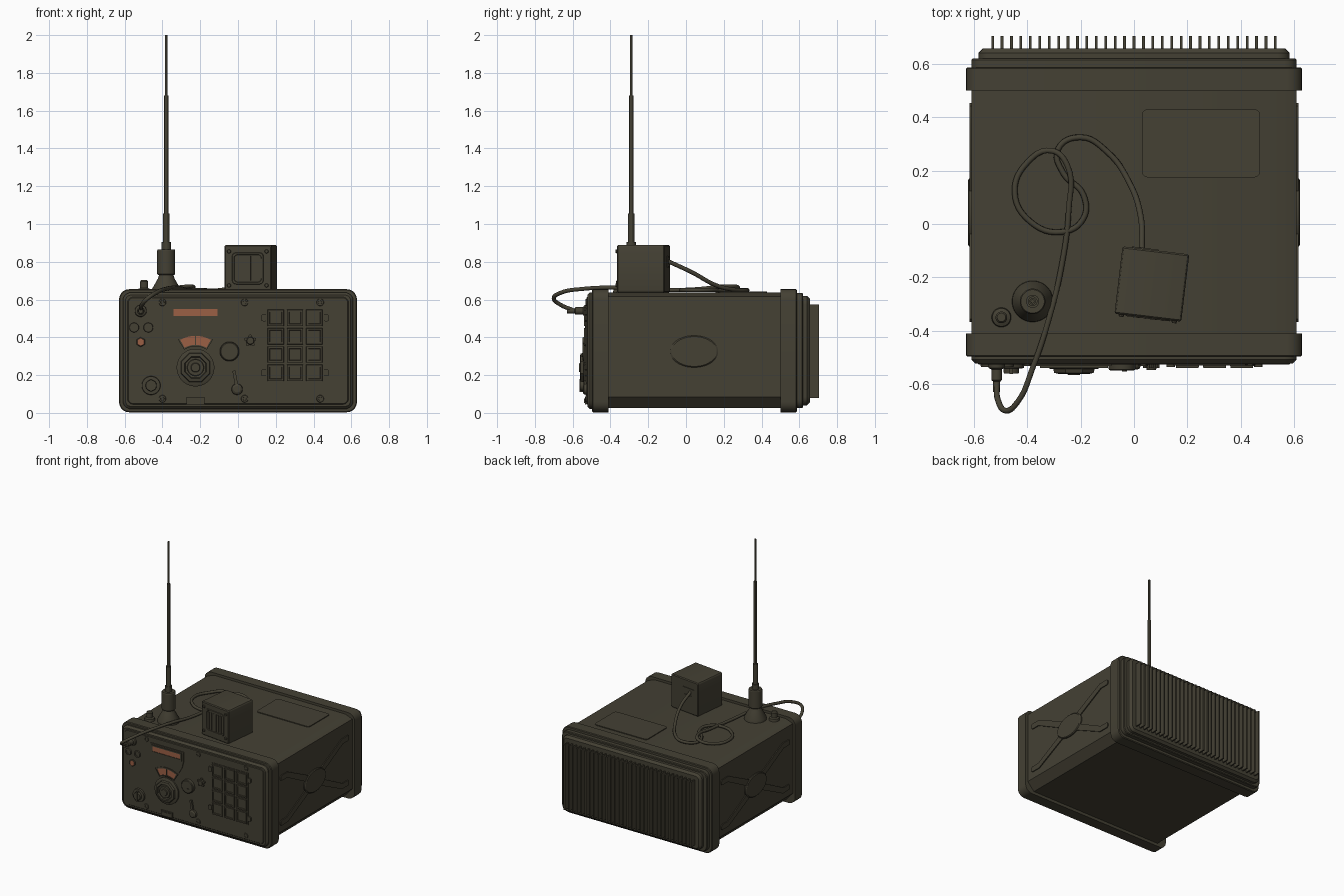
import bpy, bmesh
from math import sin, cos, pi, radians
from mathutils import Matrix, Vector

cube = bpy.data.objects.get("Cube")
if cube:
    bpy.data.objects.remove(cube)


def material(name, rgb):
    m = bpy.data.materials.new(name)
    m.use_nodes = True
    m.diffuse_color = (*rgb, 1)
    bsdf = m.node_tree.nodes["Principled BSDF"]
    bsdf.inputs["Base Color"].default_value = (*rgb, 1)
    bsdf.inputs["Roughness"].default_value = 0.8
    return m


OLIVE = material("olive drab", (0.058, 0.052, 0.034))
ORANGE = material("dull orange", (0.33, 0.115, 0.06))
made = []
TO_3D = {"X": lambda a, b, h: (h, a, b),
         "Y": lambda a, b, h: (a, h, b),
         "Z": lambda a, b, h: (a, b, h)}


def loft(name, axis, rings, end=0, place=None):
    """Join outlines (points, height) along an axis; end is the last cap's material."""
    bm = bmesh.new()
    loops = [[bm.verts.new(TO_3D[axis](a, b, h)) for a, b in pts] for pts, h in rings]
    for low, high in zip(loops, loops[1:]):
        n = len(low)
        for i in range(n):
            bm.faces.new((low[i], low[(i + 1) % n], high[(i + 1) % n], high[i]))
    bm.faces.new(loops[0])
    bm.faces.new(loops[-1]).material_index = end
    bmesh.ops.recalc_face_normals(bm, faces=bm.faces)
    me = bpy.data.meshes.new(name)
    bm.to_mesh(me)
    bm.free()
    me.materials.append(OLIVE)
    me.materials.append(ORANGE)
    ob = bpy.data.objects.new(name, me)
    bpy.context.collection.objects.link(ob)
    if place:
        ob.matrix_world = place
    made.append(ob)
    return ob


def circle(a, b, r, n=24, squash=1):
    return [(a + r * cos(2 * pi * (i + .5) / n), b + r * squash * sin(2 * pi * (i + .5) / n))
            for i in range(n)]


def rounded(a0, a1, b0, b1, r=0.0, seg=3):
    if r == 0:
        return [(a0, b0), (a1, b0), (a1, b1), (a0, b1)]
    corners = [(a1 - r, b1 - r), (a0 + r, b1 - r), (a0 + r, b0 + r), (a1 - r, b0 + r)]
    return [(a + r * cos(pi / 2 * (q + k / seg)), b + r * sin(pi / 2 * (q + k / seg)))
            for q, (a, b) in enumerate(corners) for k in range(seg + 1)]


def turned(name, axis, a, b, steps, n=24, **kw):
    return loft(name, axis, [(circle(a, b, r, n), h) for r, h in steps], **kw)


def box(name, axis, a0, a1, b0, b1, h0, h1, r=0.0, **kw):
    pts = rounded(a0, a1, b0, b1, r)
    return loft(name, axis, [(pts, h0), (pts, h1)], **kw)


# Case with chamfered long edges
half = [(0.555, 0.025), (0.61, 0.085), (0.61, 0.615), (0.55, 0.637)]
section = half + [(-x, z) for x, z in reversed(half)]
loft("case_body", "Y", [(section, -0.45), (section, 0.55)])


# Collars and end plates
def slab(name, x, z0, z1, r, y0, y1, b):
    outer, inner = rounded(-x, x, z0, z1, r, 5), rounded(-x + b, x - b, z0 + b, z1 - b, r - b, 5)
    loft(name, "Y", [(outer, y0), (outer, y1 - b if y1 > y0 else y1 + b), (inner, y1)])


slab("front_collar", 0.63, 0.003, 0.655, 0.055, -0.41, -0.497, 0.005)
slab("rear_collar", 0.63, 0.003, 0.655, 0.055, 0.50, 0.587, 0.005)
slab("front_rim", 0.61, 0.02, 0.638, 0.045, -0.49, -0.522, 0.014)
slab("front_panel", 0.585, 0.045, 0.613, 0.03, -0.51, -0.527, 0.004)
slab("rear_step", 0.61, 0.025, 0.635, 0.045, 0.58, 0.62, 0.005)
slab("rear_plate", 0.583, 0.04, 0.62, 0.045, 0.61, 0.657, 0.016)

# Heat sink fins
for i in range(31):
    x = -0.53 + i * 1.06 / 30
    box("cooling_fin", "Y", x - 0.005, x + 0.005, 0.08, 0.575, 0.65, 0.705)

# Pressed cross and oval boss on both sides
arm = [(.41, .18), (.4, .19), (.325, .19), (.08, .07), (.1, .028), (.335, .15), (.4, .15), (.41, .16)]
for side in (-1, 1):
    for sy in (-1, 1):
        for sz in (-1, 1):
            pts = [(0.043 + sy * a, 0.325 + sz * b) for a, b in arm]
            loft("side_rib", "X", [(pts, side * 0.6), (pts, side * 0.617)])
    loft("side_boss", "X", [(circle(0.043, 0.325, r, 32, 0.66), side * h)
                            for r, h in ((0.128, 0.6), (0.128, 0.618), (0.12, 0.623))])

# Tuning dial plate with two orange windows
F = -0.526
CX, CZ = -0.225, 0.24
fan = [(0.14, 0.57), (0.14, 0.5), (0.128, 0.45), (0.1, 0.4), (0.07, 0.355)]
pts = [(CX + x, z) for x, z in fan] + [(CX - x, z) for x, z in reversed(fan)]
loft("dial_plate", "Y", [(pts, F), (pts, F - 0.007)])


def window(name, outer, inner):
    loft(name, "Y", [(outer, F), (outer, F - 0.013), (inner, F - 0.013), (inner, F - 0.009)], end=1)


def sector(r0, r1, half_angle, n=8):
    angles = [radians(90 - half_angle + 2 * half_angle * i / n) for i in range(n + 1)]
    return ([(CX + r1 * cos(t), CZ + r1 * sin(t)) for t in angles] +
            [(CX + r0 * cos(t), CZ + r0 * sin(t)) for t in reversed(angles)])


window("display_window", rounded(-0.352, -0.098, 0.5, 0.56), rounded(-0.342, -0.108, 0.512, 0.55))
window("scale_window", sector(0.112, 0.178, 32), sector(0.12, 0.168, 29))
box("scale_pointer", "Y", CX - 0.003, CX + 0.003, 0.36, 0.41, F, F - 0.012)

# Tuning knob
turned("knob_skirt", "Y", CX, CZ, [(0.1, F), (0.1, -0.538), (0.09, -0.543)], 32)
turned("tuning_knob", "Y", CX, CZ, [(0.085, -0.54), (0.08, -0.558), (0.062, -0.562),
                                   (0.058, -0.552), (0.045, -0.552)], 8)
turned("knob_cap", "Y", CX, CZ, [(0.045, -0.55), (0.042, -0.561), (0.025, -0.561), (0.022, -0.566)])

# Secondary controls
turned("round_knob", "Y", -0.045, 0.325, [(0.052, F), (0.05, -0.545), (0.045, -0.549)])
turned("knob_dot", "Y", -0.035, 0.305, [(0.01, -0.545), (0.01, -0.552)], 12)
turned("star_knob_base", "Y", 0.065, 0.382, [(0.022, F), (0.018, -0.548)], 16)
for i in range(5):
    t = 2 * pi * i / 5 + 0.3
    turned("star_knob_lobe", "Y", 0.065 + 0.024 * cos(t), 0.382 + 0.024 * sin(t),
           [(0.009, F), (0.009, -0.54)], 10)
turned("lever_pivot", "Y", -0.005, 0.125, [(0.03, F), (0.028, -0.54), (0.018, -0.546)])
lever = [(-0.013, 0.13), (0.003, 0.135), (-0.014, 0.225), (-0.03, 0.222)]
loft("lever_arm", "Y", [(lever, F), (lever, -0.54)])
turned("volume_knob", "Y", -0.46, 0.145, [(0.05, F), (0.048, -0.54), (0.03, -0.542), (0.028, -0.56)])
box("volume_pointer", "Y", -0.466, -0.454, 0.11, 0.18, -0.54, -0.563)
for x in (-0.55, -0.475):
    turned("jack", "Y", x, 0.452, [(0.026, F), (0.024, -0.536), (0.014, -0.536), (0.014, -0.53)])
turned("indicator_lamp", "Y", -0.515, 0.375, [(0.026, F), (0.025, -0.534), (0.021, -0.537)], 6, end=1)
box("lower_slot_frame", "Y", -0.272, -0.178, 0.045, 0.085, F, -0.536)
box("lower_slot_cover", "Y", -0.26, -0.19, 0.053, 0.077, F, -0.54)
for x in (-0.4, 0.035, 0.435):
    for z in (0.075, 0.585):
        turned("panel_screw", "Y", x, z, [(0.02, F), (0.018, -0.532), (0.01, -0.532), (0.009, -0.529)], 12)

# Keypad with recessed square keys and clamp tabs
box("keypad_plate", "Y", 0.148, 0.456, 0.16, 0.555, F, -0.531)
for x in (0.2, 0.302, 0.404):
    for z in (0.212, 0.309, 0.406, 0.503):
        frames = [rounded(x - r, x + r, z - r, z + r) for r in (0.044, 0.042, 0.032, 0.03)]
        loft("key", "Y", list(zip(frames, (F, -0.54, -0.54, -0.534))))
for x in (0.138, 0.466):
    for z in (0.212, 0.503):
        box("keypad_tab", "Y", x - 0.016, x + 0.016, z - 0.018, z + 0.018, F, -0.536, 0.01)

# Lid plate
box("lid_plate", "Z", 0.03, 0.472, 0.175, 0.43, 0.63, 0.643, 0.02)

# Antenna and small top stud
turned("antenna_base", "Z", -0.38, -0.29, [(0.078, 0.63), (0.076, 0.655), (0.045, 0.71), (0.036, 0.735)], 32)
turned("antenna_mount", "Z", -0.38, -0.29, [(0.044, 0.73), (0.048, 0.735), (0.048, 0.86), (0.044, 0.866)])
turned("antenna_rod", "Z", -0.38, -0.29,
       [(0.025, 0.86), (0.025, 0.905), (0.018, 0.905), (0.018, 1.055), (0.012, 1.055),
        (0.012, 1.68), (0.0075, 1.68), (0.0075, 2.0)], 12)
turned("top_stud", "Z", -0.497, -0.35, [(0.038, 0.63), (0.034, 0.655), (0.022, 0.66), (0.022, 0.695), (0.016, 0.703)])

# Speaker box, slightly turned on the lid
turn = Matrix.Translation((0.067, -0.225, 0)) @ Matrix.Rotation(radians(-6.8), 4, "Z")
edge, inset = rounded(-0.126, 0.126, 0.637, 0.89, 0.012), rounded(-0.12, 0.12, 0.643, 0.884, 0.008)
loft("speaker_box", "Y", [(inset, -0.127), (edge, -0.121), (edge, 0.121), (inset, 0.127)], place=turn)
frame = [rounded(-r, r, 0.765 - r, 0.765 + r, 0.02) for r in (0.085, 0.082, 0.074, 0.072)]
loft("speaker_frame", "Y", list(zip(frame, (-0.125, -0.131, -0.131, -0.128))), place=turn)
for i in range(6):
    x = -0.055 + i * 0.022
    box("speaker_slat", "Y", x - 0.005, x + 0.005, 0.7, 0.83, -0.125, -0.132, place=turn)
for x in (-0.1, 0.1):
    for z in (0.675, 0.855):
        turned("speaker_screw", "Y", x, z, [(0.011, -0.125), (0.009, -0.136)], 10, place=turn)
sockets = [rounded(-0.04 - r, -0.04 + r, 0.8 - r * 0.6, 0.8 + r * 0.6) for r in (0.05, 0.05, 0.038, 0.038)]
loft("cable_socket", "Y", list(zip(sockets, (0.12, 0.131, 0.131, 0.128))), place=turn)

# Cable looping over the lid to the front plug
path = [(.03, -.1, .805), (.025, .03, .745), (-.02, .16, .675), (-.1, .27, .65), (-.2, .325, .65),
        (-.285, .28, .65), (-.265, .19, .65), (-.19, .11, .65), (-.19, .02, .65), (-.27, -.03, .65),
        (-.39, .01, .65), (-.447, .12, .65), (-.4, .23, .65), (-.31, .275, .665), (-.25, .22, .67),
        (-.245, .05, .655), (-.27, -.15, .65), (-.32, -.36, .663), (-.38, -.54, .657),
        (-.435, -.665, .635), (-.48, -.7, .605), (-.51, -.66, .57), (-.515, -.6, .545)]
curve = bpy.data.curves.new("cable", "CURVE")
curve.dimensions = "3D"
curve.bevel_depth = 0.011
curve.bevel_resolution = 2
curve.resolution_u = 6
curve.use_fill_caps = True
spline = curve.splines.new("BEZIER")
spline.bezier_points.add(len(path) - 1)
for p, co in zip(spline.bezier_points, path):
    p.co = Vector(co)
    p.handle_left_type = p.handle_right_type = "AUTO"
curve.materials.append(OLIVE)
bpy.context.collection.objects.link(bpy.data.objects.new("cable", curve))
turned("cable_plug", "Y", -0.515, 0.54, [(0.032, F), (0.03, -0.54), (0.02, -0.545), (0.02, -0.585),
                                        (0.014, -0.59), (0.013, -0.63)], 16)

# Smooth round parts while keeping edges crisp
bpy.ops.object.select_all(action="DESELECT")
for ob in made:
    ob.select_set(True)
bpy.context.view_layer.objects.active = made[0]
bpy.ops.object.shade_smooth_by_angle(angle=radians(30))
